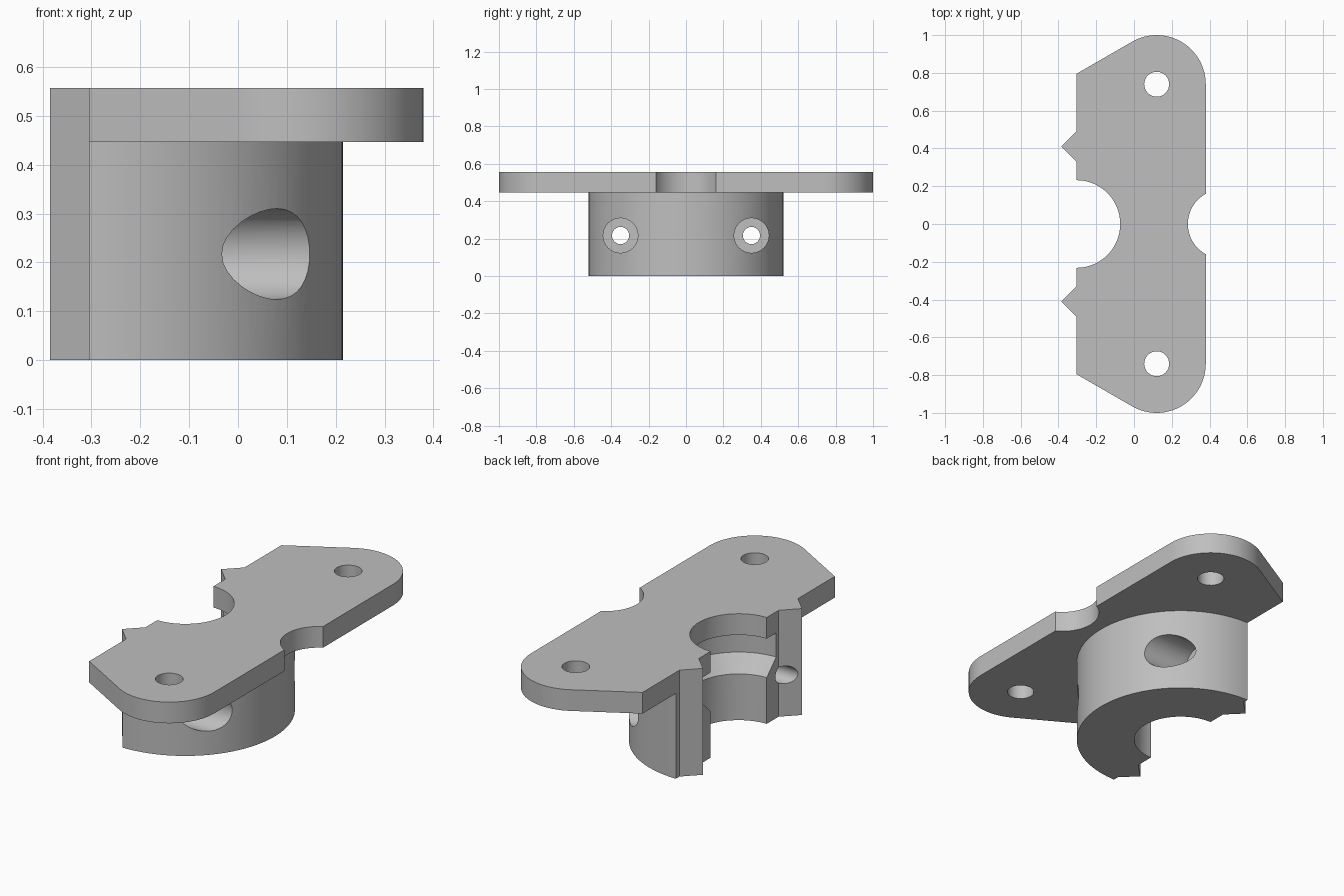
import bpy, bmesh
from math import radians, cos, sin
from mathutils import Matrix, Vector

cube = bpy.data.objects.get("Cube")
if cube:
    bpy.data.objects.remove(cube, do_unlink=True)

# Main dimensions
AXIS_X = -0.305          # bore axis and flat mating face
BORE_R, BODY_R = 0.232, 0.52
PLATE_Z, TOP_Z = 0.446, 0.557
BOLT_Y, BOLT_Z = 0.35, 0.217

grey = bpy.data.materials.new("plain grey")
grey.use_nodes = True
colour = (0.52, 0.52, 0.52, 1)
grey.diffuse_color = colour
grey.node_tree.nodes["Principled BSDF"].inputs["Base Color"].default_value = colour


def arc(cx, cy, r, start, end, steps):
    angles = [radians(start + (end - start) * i / steps) for i in range(steps + 1)]
    return [(cx + r * cos(a), cy + r * sin(a)) for a in angles]


def mirrored(upper):
    """Close an outline by mirroring its upper half across y = 0."""
    return upper + [(x, -y) for x, y in reversed(upper[1:-1])]


def add_object(name, bm):
    bmesh.ops.recalc_face_normals(bm, faces=bm.faces)
    mesh = bpy.data.meshes.new(name)
    bm.to_mesh(mesh)
    bm.free()
    obj = bpy.data.objects.new(name, mesh)
    bpy.context.scene.collection.objects.link(obj)
    return obj


def prism(name, outline, z0, z1):
    bm = bmesh.new()
    face = bm.faces.new([bm.verts.new((x, y, z0)) for x, y in outline])
    moved = bmesh.ops.extrude_face_region(bm, geom=[face], use_keep_orig=True)["geom"]
    verts = [g for g in moved if isinstance(g, bmesh.types.BMVert)]
    bmesh.ops.translate(bm, verts=verts, vec=(0, 0, z1 - z0))
    return add_object(name, bm)


def lathe(name, profile, matrix, steps=48):
    """Solid of revolution from (radius, height) points."""
    bm = bmesh.new()
    verts = [bm.verts.new((r, 0, z)) for r, z in profile]
    edges = [bm.edges.new(pair) for pair in zip(verts, verts[1:])]
    bmesh.ops.spin(bm, geom=verts + edges, axis=(0, 0, 1), cent=(0, 0, 0),
                   angle=radians(360), steps=steps)
    bmesh.ops.remove_doubles(bm, verts=bm.verts, dist=0.0001)
    bmesh.ops.transform(bm, matrix=matrix, verts=bm.verts)
    obj = add_object(name, bm)
    obj.hide_render = True
    return obj


def cut(obj, cutters):
    for cutter in cutters:
        mod = obj.modifiers.new("cut", 'BOOLEAN')
        mod.operation, mod.solver, mod.object = 'DIFFERENCE', 'EXACT', cutter
    graph = bpy.context.evaluated_depsgraph_get()
    mesh = bpy.data.meshes.new_from_object(obj.evaluated_get(graph))
    obj.modifiers.clear()
    obj.data = mesh


def finish(obj):
    obj.data.materials.clear()
    obj.data.materials.append(grey)
    for poly in obj.data.polygons:
        poly.material_index = 0
    bpy.ops.object.select_all(action='DESELECT')
    obj.select_set(True)
    bpy.context.view_layer.objects.active = obj
    bpy.ops.object.shade_smooth_by_angle(angle=radians(30))


bore = arc(AXIS_X, 0, BORE_R, 90, 0, 20)

# Mounting plate with rounded ends, side notch and bore
plate = prism("mounting_plate", mirrored(
    arc(0.467, 0, 0.182, 180, 118.5, 12)
    + arc(0.12, 0.74, 0.26, 0, 120, 24)
    + [(AXIS_X, 0.795)] + bore), PLATE_Z, TOP_Z)

# Half-round clamp body
body = prism("clamp_body", mirrored(arc(AXIS_X, 0, BODY_R, 0, 90, 32) + bore), 0, PLATE_Z)

# Cutters: chamfered seat in the bore, stepped bolt holes, plate screw holes
seat = lathe("seat_cutter", [(0, 0.2), (0.19, 0.2), (0.31, 0.32), (0.31, 0.5), (0, 0.5)],
             Matrix.Translation((AXIS_X, 0, 0)), 80)
bolts, screws, teeth = [], [], []
for side, sign in (("back", 1), ("front", -1)):
    along_x = Matrix.Translation((0, sign * BOLT_Y, BOLT_Z)) @ Matrix.Rotation(radians(90), 4, 'Y')
    bolts.append(lathe(side + "_bolt_cutter",
                       [(0, -0.6), (0.046, -0.6), (0.046, -0.12),
                        (0.093, -0.12), (0.093, 0.4), (0, 0.4)], along_x, 32))
    screws.append(lathe(side + "_screw_cutter",
                        [(0, 0.3), (0.066, 0.3), (0.066, 0.7), (0, 0.7)],
                        Matrix.Translation((0.12, sign * 0.74, 0)), 32))
    # V-shaped locating ridge on the mating face
    teeth.append(prism(side + "_locating_ridge",
                       [(AXIS_X, sign * 0.33), (AXIS_X, sign * 0.49), (-0.385, sign * 0.41)],
                       0, TOP_Z))

cut(plate, screws)
cut(body, [seat] + bolts)
for tooth, bolt in zip(teeth, bolts):
    cut(tooth, [bolt])

for cutter in [seat] + bolts + screws:
    bpy.data.objects.remove(cutter, do_unlink=True)
for part in [plate, body] + teeth:
    finish(part)
